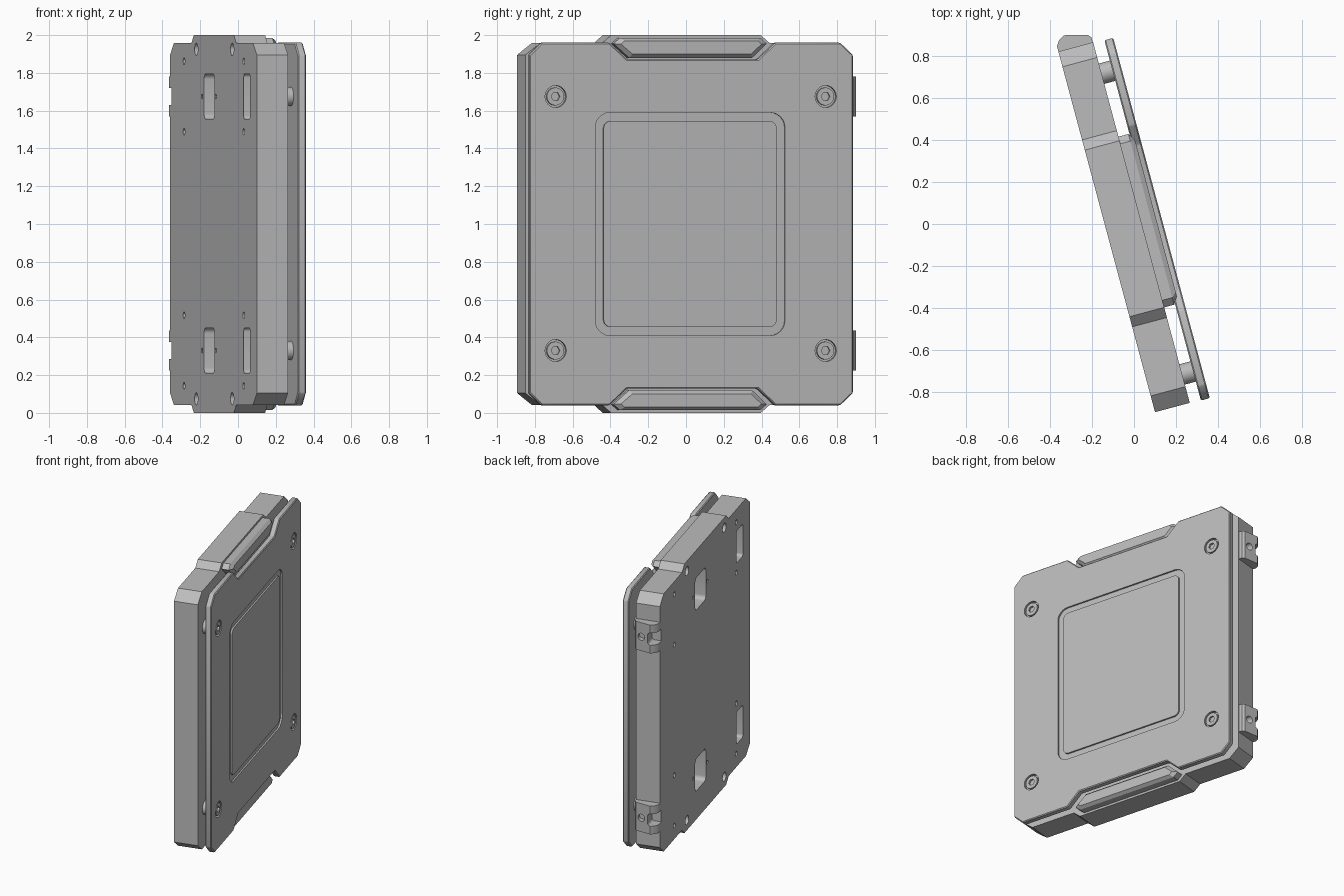
import bpy, bmesh, math
from math import cos, sin, pi, radians

cube = bpy.data.objects.get("Cube")
if cube:
    bpy.data.objects.remove(cube, do_unlink=True)

grey = bpy.data.materials.new("plain grey")
grey.use_nodes = True
grey.diffuse_color = (0.5, 0.5, 0.5, 1)
bsdf = grey.node_tree.nodes["Principled BSDF"]
bsdf.inputs["Base Color"].default_value = (0.5, 0.5, 0.5, 1)
bsdf.inputs["Roughness"].default_value = 0.6

TURN = radians(15)   # the whole case is turned about z
MID = 1.0            # mid height
BACK, INNER = -0.135, 0.036        # body faces across the thickness
PLATE_IN, PLATE_OUT = 0.09, 0.134  # cover plate faces
ROWS = (0.33, 1.675)
SCREWS = [(y, z) for y in (-0.75, 0.73) for z in ROWS]


def circle(cy, cz, r, n=32):
    return [(cy + r * cos(2 * pi * i / n), cz + r * sin(2 * pi * i / n)) for i in range(n)]


def rounded(cy, cz, hy, hz, r, steps=6):
    pts = []
    for k, (sy, sz) in enumerate(((1, 1), (-1, 1), (-1, -1), (1, -1))):
        for i in range(steps + 1):
            a = (k + i / steps) * pi / 2
            pts.append((cy + sy * (hy - r) + r * cos(a), cz + sz * (hz - r) + r * sin(a)))
    return pts


def mirrored(top):
    """Close an outline from its top half, reflected about mid height."""
    return top + [(y, 2 * MID - z) for y, z in reversed(top)]


def prism(bm, pts, a, b, axis=0, end=None):
    """Extrude an outline from a to b; end is an optional second outline."""
    def place(p, h):
        co = list(p)
        co.insert(axis, h)
        return bm.verts.new(co)
    lo = [place(p, a) for p in pts]
    hi = [place(p, b) for p in (end or pts)]
    bm.faces.new(lo)
    bm.faces.new(hi)
    for i in range(len(pts)):
        j = (i + 1) % len(pts)
        bm.faces.new((lo[i], lo[j], hi[j], hi[i]))


def build(name, bm):
    bmesh.ops.recalc_face_normals(bm, faces=bm.faces[:])
    me = bpy.data.meshes.new(name)
    bm.to_mesh(me)
    bm.free()
    me.materials.append(grey)
    ob = bpy.data.objects.new(name, me)
    ob.rotation_euler.z = TURN
    bpy.context.collection.objects.link(ob)
    return ob


def activate(ob):
    bpy.ops.object.select_all(action='DESELECT')
    ob.select_set(True)
    bpy.context.view_layer.objects.active = ob


def finish(ob, cutter=None, bevel=0):
    activate(ob)
    if bevel:
        m = ob.modifiers.new("edge", 'BEVEL')
        m.width, m.segments, m.limit_method = bevel, 1, 'ANGLE'
        bpy.ops.object.modifier_apply(modifier=m.name)
    if cutter:
        cut = build("cutter", cutter)
        m = ob.modifiers.new("cut", 'BOOLEAN')
        m.operation, m.solver, m.object = 'DIFFERENCE', 'EXACT', cut
        bpy.context.view_layer.update()
        bpy.ops.object.modifier_apply(modifier=m.name)
        bpy.data.objects.remove(cut, do_unlink=True)
        activate(ob)
    bpy.ops.object.shade_smooth_by_angle(angle=radians(30))


# Main body: chamfered slab with a raised middle at top and bottom
bm, cut = bmesh.new(), bmesh.new()
prism(bm, mirrored([(-0.89, 1.895), (-0.81, 1.957), (-0.47, 1.957), (-0.42, 2.0),
                    (0.4, 2.0), (0.45, 1.957), (0.81, 1.957), (0.885, 1.895)]), BACK, INNER)
body = build("body", bm)
for z in ROWS:
    prism(cut, rounded(0.085, z, 0.105, 0.12, 0.03), BACK - 0.1, BACK + 0.1)
    prism(cut, rounded(-0.685, z, 0.065, 0.12, 0.02), BACK - 0.1, BACK + 0.1)
    for y in (0.23, -0.05):
        prism(cut, circle(y, z, 0.013, 12), BACK - 0.1, BACK + 0.03)
    for y in (0.6, -0.62):
        for dz in (-0.187, 0.187):
            prism(cut, circle(y, z + dz, 0.018, 16), BACK - 0.1, BACK + 0.05)
    # hinge notch running into the edge of the body
    prism(cut, rounded(-0.155, z, 0.085, 0.045, 0.02), 0.86, 1.0, axis=1)
for y in (0.35, -0.385):
    for z in (0.075, 1.925):
        prism(cut, circle(y, z, 0.033, 24), BACK - 0.1, BACK + 0.06)
finish(body, cut)

# Hinge lugs on the rear edge
for name, z in zip(("lower_hinge_lug", "upper_hinge_lug"), ROWS):
    bm, cut = bmesh.new(), bmesh.new()
    prism(bm, [(BACK, 0.87), (BACK, 0.91), (-0.118, 0.937), (-0.09, 0.953),
               (0.02, 0.926), (0.034, 0.91), (0.034, 0.87)], z - 0.105, z + 0.105, axis=2)
    prism(cut, rounded(-0.155, z, 0.085, 0.045, 0.02), 0.8, 1.0, axis=1)
    prism(cut, circle(-0.02, z, 0.026, 24), 0.9, 1.0, axis=1)
    finish(build(name, bm), cut)

# Cover plate with notched top and bottom, counterbores and a recessed square
bm, cut = bmesh.new(), bmesh.new()
prism(bm, mirrored([(-0.893, 1.895), (-0.825, 1.96), (-0.455, 1.96), (-0.36, 1.872),
                    (0.36, 1.872), (0.455, 1.96), (0.81, 1.96), (0.88, 1.895)]),
      PLATE_IN, PLATE_OUT)
plate = build("cover_plate", bm)
prism(cut, rounded(-0.013, MID, 0.52, 0.59, 0.08), PLATE_OUT - 0.012, PLATE_OUT + 0.1)
for y, z in SCREWS:
    prism(cut, circle(y, z, 0.058), PLATE_OUT - 0.02, PLATE_OUT + 0.1)
finish(plate, cut, bevel=0.006)

# Centre panel inside the recess, leaving a groove around it
bm = bmesh.new()
prism(bm, rounded(-0.013, MID, 0.474, 0.545, 0.04), PLATE_OUT - 0.015, PLATE_OUT)
finish(build("centre_panel", bm))

# Screws and the spacers behind them
for i, (y, z) in enumerate(SCREWS, 1):
    bm, cut = bmesh.new(), bmesh.new()
    prism(bm, circle(y, z, 0.047), PLATE_OUT - 0.022, PLATE_OUT - 0.002)
    prism(cut, circle(y, z, 0.024, 6), PLATE_OUT - 0.016, PLATE_OUT + 0.1)
    finish(build(f"screw_{i}", bm), cut)
    bm = bmesh.new()
    prism(bm, circle(y, z, 0.05), INNER - 0.005, PLATE_IN + 0.005)
    finish(build(f"spacer_{i}", bm))

# Bevelled rails filling the plate notches
OUTLINE = [(-0.42, 1.955), (-0.335, 1.88), (0.34, 1.88), (0.42, 1.955),
           (0.385, 1.985), (-0.385, 1.985)]
INSET = [(-0.385, 1.952), (-0.323, 1.9), (0.328, 1.9), (0.385, 1.952),
         (0.365, 1.97), (-0.365, 1.97)]
for name, s in (("top_rail", 1), ("bottom_rail", -1)):
    low = [(y, MID + s * (z - MID)) for y, z in OUTLINE]
    high = [(y, MID + s * (z - MID)) for y, z in INSET]
    bm = bmesh.new()
    prism(bm, low, INNER - 0.01, 0.085)
    prism(bm, low, 0.085, 0.108, end=high)
    bmesh.ops.remove_doubles(bm, verts=bm.verts[:], dist=0.0001)
    inner = [f for f in bm.faces if all(abs(v.co.x - 0.085) < 0.001 for v in f.verts)]
    bmesh.ops.delete(bm, geom=inner, context='FACES_ONLY')
    finish(build(name, bm))
